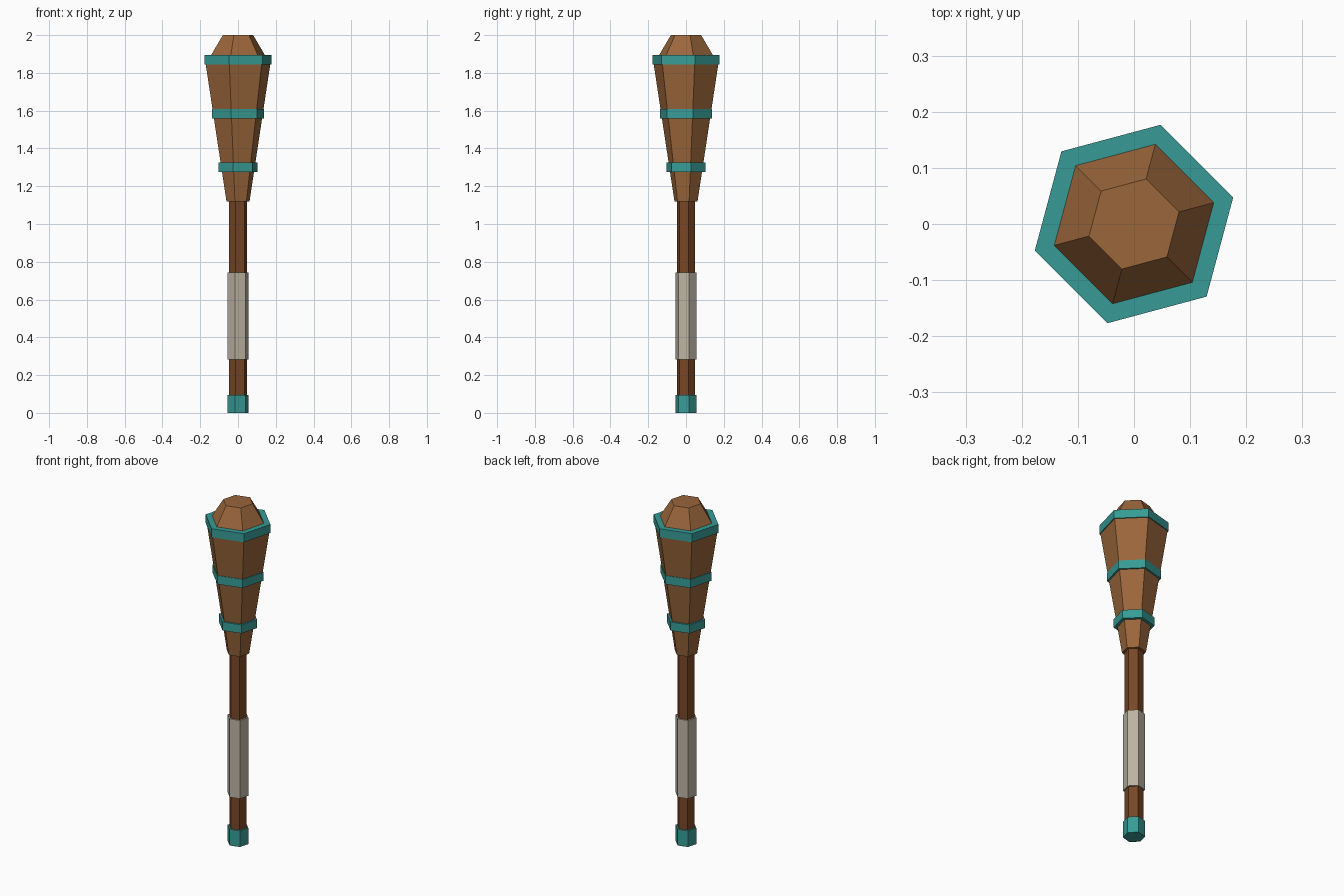
import bpy
import bmesh
from math import cos, sin, pi, radians

cube = bpy.data.objects.get("Cube")
if cube:
    bpy.data.objects.remove(cube)

SIDES = 6
TURN = radians(15)


def material(name, rgb):
    mat = bpy.data.materials.new(name)
    mat.use_nodes = True
    mat.diffuse_color = (*rgb, 1)
    mat.node_tree.nodes["Principled BSDF"].inputs["Base Color"].default_value = (*rgb, 1)
    return mat


def hex_part(name, profile, mat):
    """Closed six-sided solid through (radius, height) pairs, bottom to top."""
    bm = bmesh.new()
    rings = []
    for radius, z in profile:
        angles = [TURN + 2 * pi * i / SIDES for i in range(SIDES)]
        rings.append([bm.verts.new((radius * cos(a), radius * sin(a), z)) for a in angles])
    for low, high in zip(rings, rings[1:]):
        for i in range(SIDES):
            j = (i + 1) % SIDES
            bm.faces.new((low[i], low[j], high[j], high[i]))
    bm.faces.new(rings[0][::-1])
    bm.faces.new(rings[-1])
    mesh = bpy.data.meshes.new(name)
    bm.to_mesh(mesh)
    bm.free()
    mesh.materials.append(mat)
    obj = bpy.data.objects.new(name, mesh)
    bpy.context.collection.objects.link(obj)
    return obj


teal = material("teal metal", (0.038, 0.330, 0.303))
wood = material("light wood", (0.325, 0.133, 0.043))
dark_wood = material("dark wood", (0.188, 0.062, 0.019))
cloth = material("grey cloth", (0.497, 0.452, 0.365))

# Handle with its end cap and wrapped grip
hex_part("handle", [(0.049, 0.05), (0.049, 1.15)], dark_wood)
hex_part("end_cap", [(0.058, 0), (0.058, 0.095)], teal)
hex_part("grip", [(0.058, 0.283), (0.058, 0.742)], cloth)

# Flared head with a bevelled tip
hex_part("head", [(0.063, 1.118), (0.177, 1.846), (0.083, 2.0)], wood)

# Bands around the head
for name, radius, z in (("lower_band", 0.107, 1.275),
                        ("middle_band", 0.143, 1.558),
                        ("upper_band", 0.183, 1.845)):
    hex_part(name, [(radius, z), (radius, z + 0.05)], teal)
